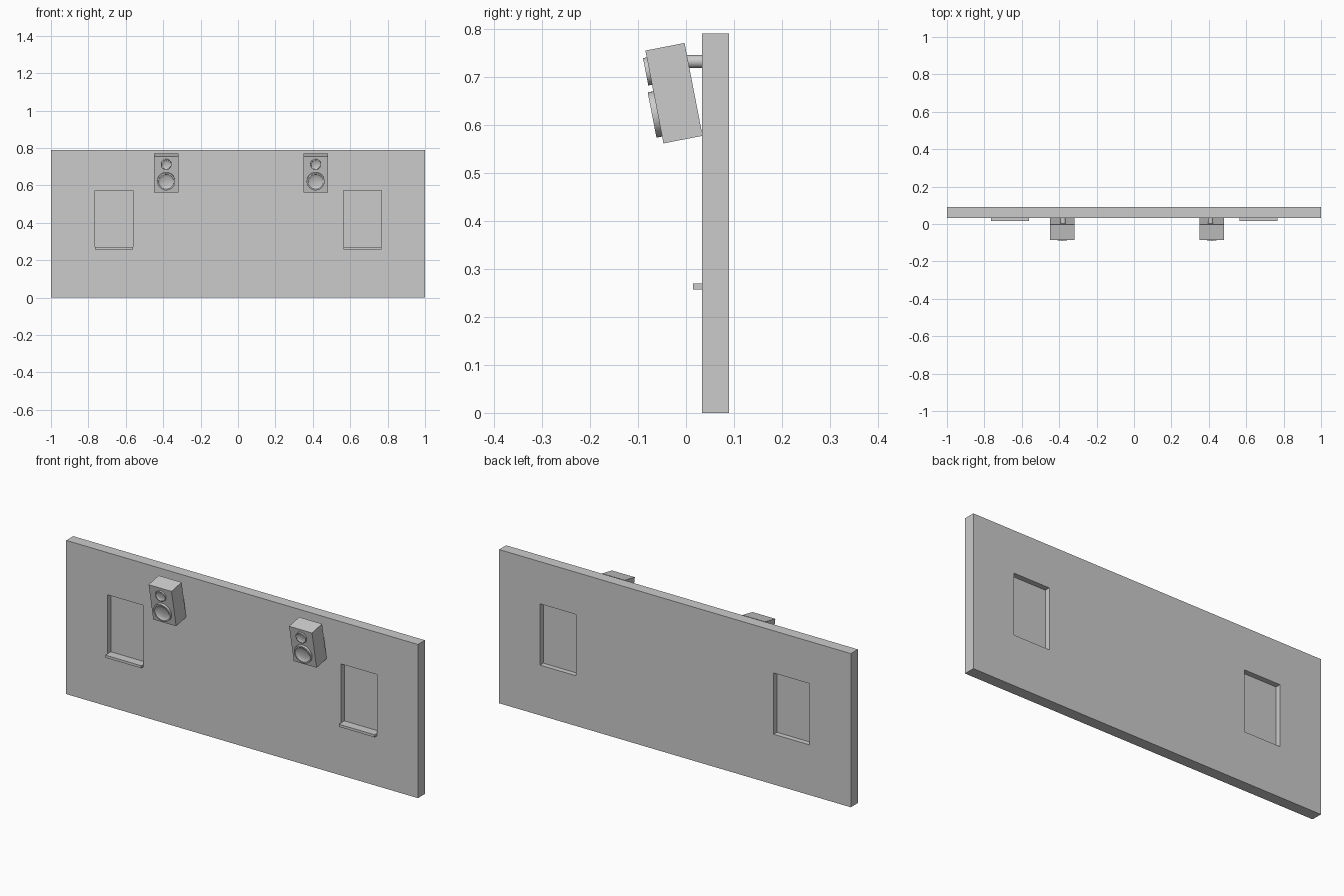
import bpy, bmesh, math
from mathutils import Matrix, Vector

if "Cube" in bpy.data.objects:
    bpy.data.objects.remove(bpy.data.objects["Cube"])


def box(name, lo, hi, matrix=Matrix()):
    lo, hi = Vector(lo), Vector(hi)
    bm = bmesh.new()
    bmesh.ops.create_cube(bm, size=1)
    for v in bm.verts:
        v.co = (lo + hi) / 2 + v.co * (hi - lo)
    return finish(name, bm, matrix)


def finish(name, bm, matrix):
    bmesh.ops.recalc_face_normals(bm, faces=bm.faces)
    mesh = bpy.data.meshes.new(name)
    bm.to_mesh(mesh)
    bm.free()
    obj = bpy.data.objects.new(name, mesh)
    bpy.context.collection.objects.link(obj)
    obj.matrix_world = matrix
    return obj


def lathe(name, profile, matrix, steps=40):
    """Spin (radius, y) points around the y axis."""
    bm = bmesh.new()
    verts = [bm.verts.new((r, y, 0)) for r, y in profile]
    edges = [bm.edges.new(pair) for pair in zip(verts, verts[1:])]
    bmesh.ops.spin(bm, geom=verts + edges, cent=(0, 0, 0), axis=(0, 1, 0),
                   angle=math.tau, steps=steps)
    bmesh.ops.remove_doubles(bm, verts=bm.verts, dist=1e-5)
    obj = finish(name, bm, matrix)
    bpy.context.view_layer.objects.active = obj
    obj.select_set(True)
    bpy.ops.object.shade_smooth_by_angle(angle=math.radians(30))
    obj.select_set(False)
    return obj


def driver(name, radius, rise, matrix):
    """Speaker driver: raised rim around a shallow concave cone."""
    inner = radius * 0.84
    dish = [(inner * math.cos(t), -rise + 0.22 * radius * math.sin(t))
            for t in [i * math.pi / 12 for i in range(6)]]
    lathe(name, [(radius, 0.003), (radius, -rise)] + dish
          + [(0, -rise + 0.22 * radius)], matrix)


WALL_FRONT, WALL_BACK = 0.033, 0.09

# Wall with two window openings, each with a pane and a sill
wall = box("wall", (-1, WALL_FRONT, 0), (1, WALL_BACK, 0.79))
for side, x in (("left", -0.663), ("right", 0.665)):
    x0, x1 = x - 0.102, x + 0.102
    cutter = box("window_cutter", (x0, 0, 0.258), (x1, 0.12, 0.573))
    cutter.hide_render = True
    mod = wall.modifiers.new("window", 'BOOLEAN')
    mod.operation, mod.solver, mod.object = 'DIFFERENCE', 'EXACT', cutter
    bpy.context.view_layer.objects.active = wall
    bpy.ops.object.modifier_apply(modifier=mod.name)
    bpy.data.objects.remove(cutter)
    box(side + "_window_pane", (x0, 0.060, 0.258), (x1, 0.063, 0.573))
    box(side + "_window_sill", (x0, 0.015, 0.257), (x1, 0.061, 0.270))

# Tilted two-way speakers on round wall brackets
W, D, H = 0.13, 0.083, 0.197
for side, x in (("left", -0.384), ("right", 0.415)):
    tilt = (Matrix.Translation((x, -0.025, 0.666))
            @ Matrix.Rotation(math.radians(11), 4, 'X'))
    box(side + "_speaker_cabinet", (-W / 2, -D / 2, -H / 2),
        (W / 2, D / 2, H / 2), tilt)
    driver(side + "_tweeter", 0.029, 0.008,
           tilt @ Matrix.Translation((0, -D / 2, 0.055)))
    driver(side + "_woofer", 0.048, 0.012,
           tilt @ Matrix.Translation((0, -D / 2, -0.036)))
    lathe(side + "_bracket", [(0, -0.01), (0.0135, -0.01), (0.0135, 0.034), (0, 0.034)],
          Matrix.Translation((x * 0.987, 0, 0.732)), 24)
